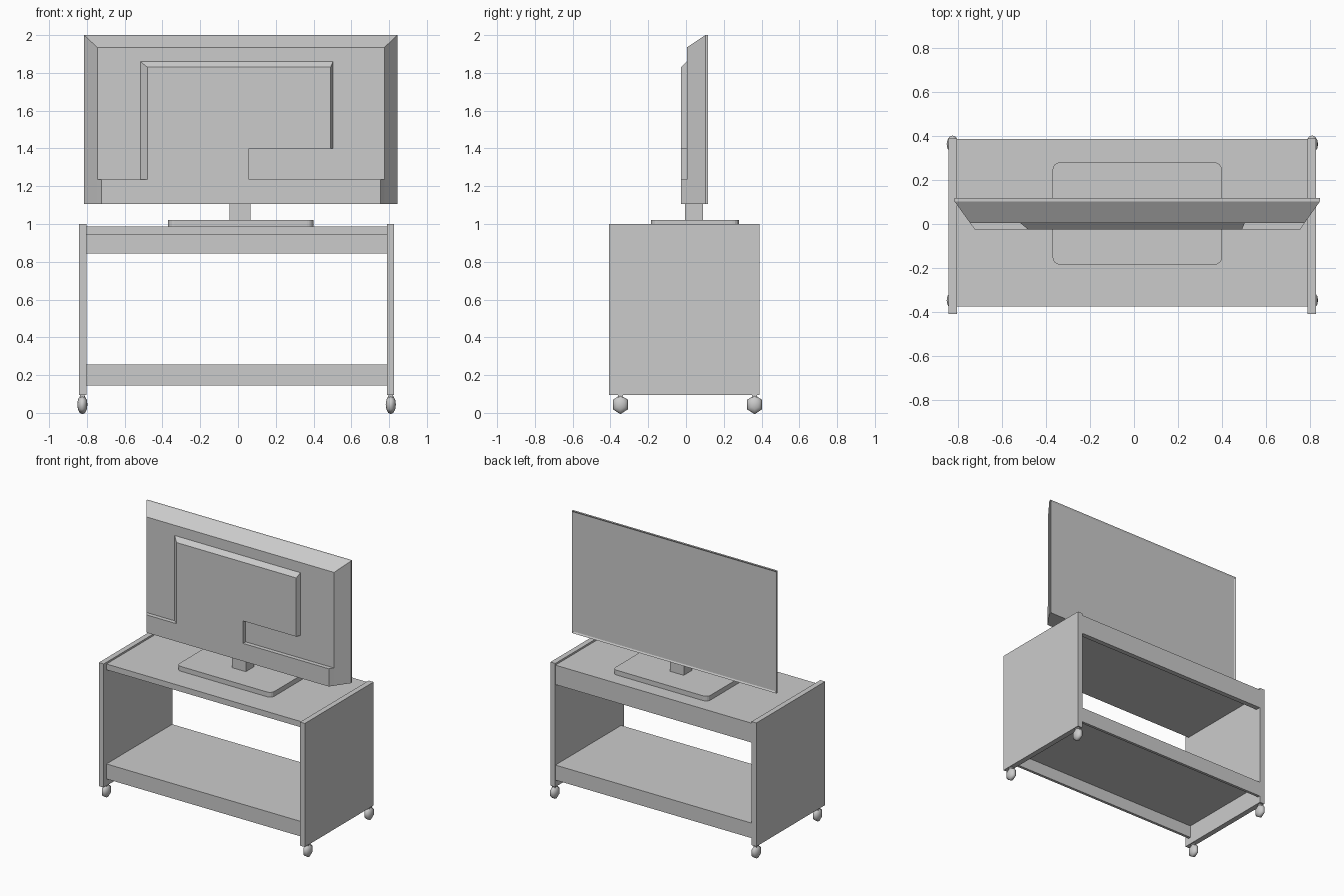
import bpy, bmesh, math
from mathutils import Matrix

if "Cube" in bpy.data.objects:
    bpy.data.objects.remove(bpy.data.objects["Cube"])


def finish(name, bm):
    bmesh.ops.recalc_face_normals(bm, faces=bm.faces)
    me = bpy.data.meshes.new(name)
    bm.to_mesh(me)
    bm.free()
    ob = bpy.data.objects.new(name, me)
    bpy.context.collection.objects.link(ob)
    return ob


def box(name, x, y, z):
    bm = bmesh.new()
    bmesh.ops.create_cube(bm, size=1)
    for v in bm.verts:
        v.co = [(a + b) / 2 + c * (b - a) for (a, b), c in zip((x, y, z), v.co)]
    return finish(name, bm)


def loft(name, sections, inset=None):
    """Join (y, [(x, z), ...]) outlines and cap both ends."""
    bm = bmesh.new()
    rings = [[bm.verts.new((x, y, z)) for x, z in pts] for y, pts in sections]
    n = len(rings[0])
    for a, b in zip(rings, rings[1:]):
        for i in range(n):
            j = (i + 1) % n
            bm.faces.new((a[i], a[j], b[j], b[i]))
    bm.faces.new(rings[0])
    cap = bm.faces.new(rings[-1])
    bmesh.ops.recalc_face_normals(bm, faces=bm.faces)
    if inset:  # recessed screen
        bmesh.ops.inset_region(bm, faces=[cap], thickness=inset)
        bmesh.ops.translate(bm, verts=cap.verts, vec=(0, -0.006, 0))
    return finish(name, bm)


def rect(x0, x1, z0, z1):
    return [(x0, z0), (x1, z0), (x1, z1), (x0, z1)]


# Cart: side panels, top with rear apron, lower shelf with front and rear aprons
SX = (-0.803, 0.788)
box("left_side_panel", (-0.842, SX[0]), (-0.408, 0.388), (0.095, 1.0))
box("right_side_panel", (SX[1], 0.827), (-0.408, 0.388), (0.095, 1.0))
box("cart_top", SX, (-0.375, 0.386), (0.945, 0.987))
box("top_rear_apron", SX, (0.35, 0.386), (0.845, 0.945))
box("lower_shelf", SX, (-0.375, 0.386), (0.235, 0.255))
box("lower_front_apron", SX, (-0.375, -0.355), (0.145, 0.235))
box("lower_rear_apron", SX, (0.366, 0.386), (0.145, 0.235))

# Casters: six-sided wheels, flattened along the axle, each with a short stem
for sx, x in (("left", -0.824), ("right", 0.809)):
    for sy, y in (("front", -0.347), ("rear", 0.363)):
        bm = bmesh.new()
        bmesh.ops.create_uvsphere(bm, u_segments=6, v_segments=6, radius=1)
        bmesh.ops.transform(bm, verts=bm.verts, matrix=Matrix.Translation((x, y, 0.044))
                            @ Matrix.Diagonal((0.027, 0.045, 0.051, 1))
                            @ Matrix.Rotation(math.pi / 2, 4, 'Y')
                            @ Matrix.Rotation(math.pi / 2, 4, 'Z'))
        for f in bm.faces:
            f.smooth = True
        finish(f"{sx}_{sy}_caster", bm)
        box(f"{sx}_{sy}_caster_stem", (x - 0.012, x + 0.012), (y - 0.014, y + 0.014), (0.075, 0.097))

# Television stand: rounded foot plate and neck
foot = box("stand_foot", (-0.37, 0.4), (-0.185, 0.28), (0.987, 1.022))
bm = bmesh.new()
bm.from_mesh(foot.data)
uprights = [e for e in bm.edges if abs(e.verts[0].co.z - e.verts[1].co.z) > 0.01]
bmesh.ops.bevel(bm, geom=uprights, offset=0.035, segments=4, profile=0.5, affect='EDGES')
bm.to_mesh(foot.data)
bm.free()
box("stand_neck", (-0.045, 0.067), (-0.005, 0.09), (1.02, 1.11))

# Television: bezel with recessed screen at the rear, tapered housing towards the front
edge = rect(-0.815, 0.844, 1.105, 2.0)
loft("screen_frame", [(0.102, edge), (0.117, edge)], inset=0.016)
loft("tv_housing", [(0.102, edge), (0.005, rect(-0.745, 0.775, 1.105, 1.935))])

# Raised cover: lower band and electronics bulge with a connector cut-out


def cover(bx0, bx1, px0, px1, top):
    return [(bx0, 1.105), (bx1, 1.105), (bx1, 1.235), (0.058, 1.235), (0.058, 1.4),
            (px1, 1.4), (px1, top), (px0, top), (px0, 1.235), (bx0, 1.235)]


loft("electronics_cover", [(0.005, cover(-0.745, 0.775, -0.517, 0.503, 1.86)),
                           (-0.026, cover(-0.722, 0.754, -0.48, 0.49, 1.83))])
